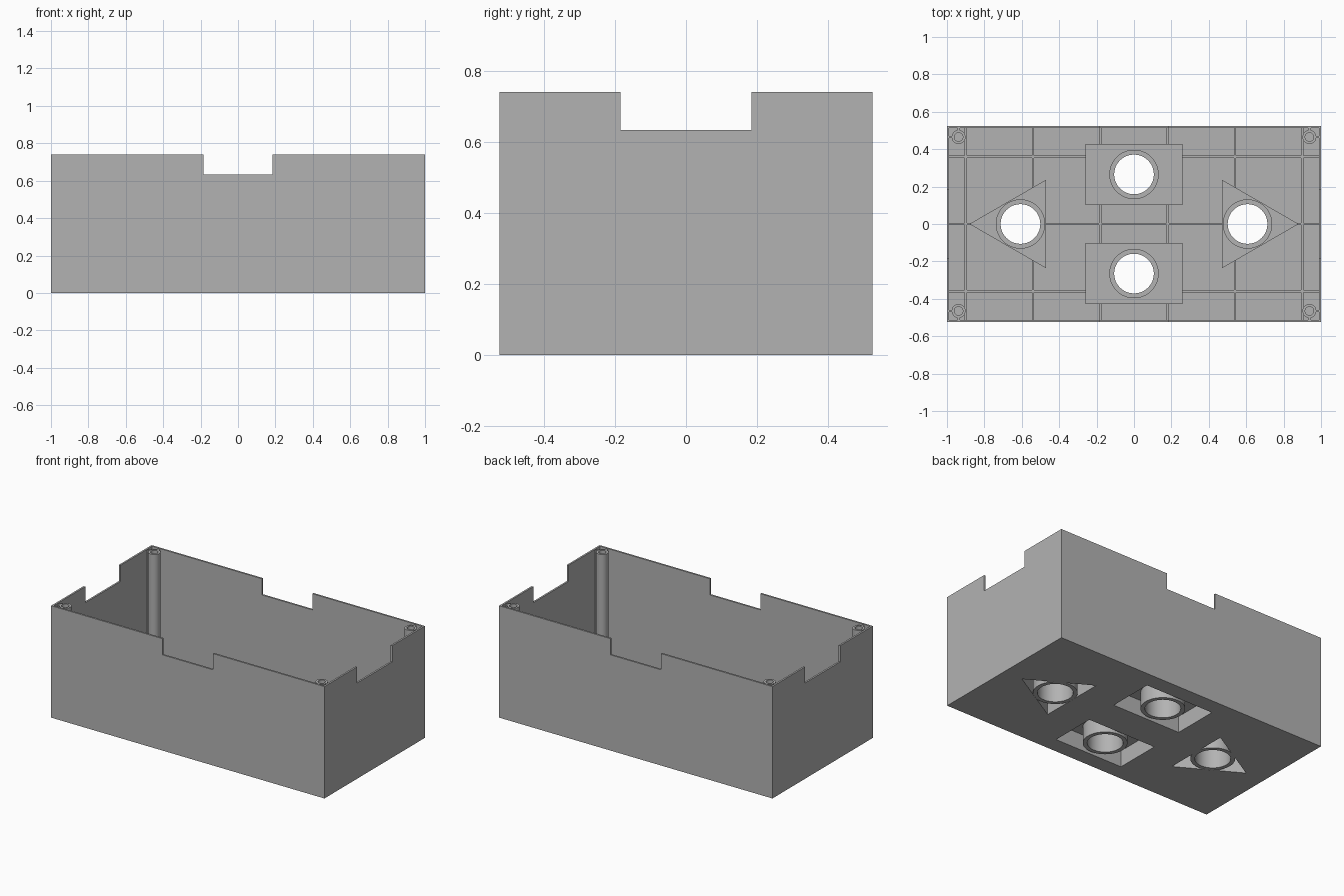
import bpy
import bmesh
from math import cos, sin, tau

if "Cube" in bpy.data.objects:
    bpy.data.objects.remove(bpy.data.objects["Cube"], do_unlink=True)

HX, HY, H = 1.0, 0.525, 0.74      # half length, half width, height
WALL = 0.012
FLOOR = 0.016
RIB_TOP = 0.035
POCKET_TOP = 0.12

grey = bpy.data.materials.new("light grey plastic")
grey.use_nodes = True
grey.diffuse_color = (0.45, 0.45, 0.45, 1)
grey.node_tree.nodes["Principled BSDF"].inputs["Base Color"].default_value = (0.45, 0.45, 0.45, 1)


def prism(name, points, z0, z1):
    """Extrude a flat counter-clockwise outline from z0 to z1."""
    bm = bmesh.new()
    base = bm.faces.new([bm.verts.new((x, y, z0)) for x, y in points])
    top = bmesh.ops.extrude_face_region(bm, geom=[base])["geom"]
    moved = [v for v in top if isinstance(v, bmesh.types.BMVert)]
    bmesh.ops.translate(bm, verts=moved, vec=(0, 0, z1 - z0))
    bmesh.ops.recalc_face_normals(bm, faces=bm.faces)
    mesh = bpy.data.meshes.new(name)
    bm.to_mesh(mesh)
    bm.free()
    mesh.materials.append(grey)
    ob = bpy.data.objects.new(name, mesh)
    bpy.context.collection.objects.link(ob)
    return ob


def rect(cx, cy, hx, hy):
    return [(cx - hx, cy - hy), (cx + hx, cy - hy), (cx + hx, cy + hy), (cx - hx, cy + hy)]


def circle(cx, cy, r, n=64):
    return [(cx + r * cos(tau * i / n), cy + r * sin(tau * i / n)) for i in range(n)]


def triangle(cx, cy, r, side):
    """Equilateral outline with its tip pointing toward side * x."""
    start = 0 if side > 0 else tau / 2
    return [(cx + r * cos(start + tau * i / 3), cy + r * sin(start + tau * i / 3)) for i in range(3)]


def cut(ob, points, z0, z1):
    """Subtract a prism from an object and bake the result."""
    cutter = prism("cutter", points, z0, z1)
    cutter.hide_render = True
    mod = ob.modifiers.new("cut", "BOOLEAN")
    mod.operation = "DIFFERENCE"
    mod.solver = "EXACT"
    mod.object = cutter
    graph = bpy.context.evaluated_depsgraph_get()
    baked = bpy.data.meshes.new_from_object(ob.evaluated_get(graph))
    ob.modifiers.clear()
    ob.data = baked
    bpy.data.objects.remove(cutter, do_unlink=True)


def smooth(ob):
    bpy.ops.object.select_all(action="DESELECT")
    ob.select_set(True)
    bpy.context.view_layer.objects.active = ob
    bpy.ops.object.shade_smooth_by_angle(angle=0.5)


def tube(name, cx, cy, outer, inner, z0, z1):
    ob = prism(name, circle(cx, cy, outer), z0, z1)
    cut(ob, circle(cx, cy, inner), z0 - 0.1, z1 + 0.1)
    smooth(ob)


# Case: thin walls and floor, with a notch in the middle of every wall
case = prism("case", rect(0, 0, HX, HY), 0, H)
cut(case, rect(0, 0, HX - WALL, HY - WALL), FLOOR, H + 0.1)
cut(case, rect(0, 0, 0.185, HY + 0.1), 0.633, H + 0.1)
cut(case, rect(0, 0, HX + 0.1, 0.185), 0.633, H + 0.1)

# Floor ribs
ribs = [prism("floor_rib_across", rect(s * x, 0, 0.006, HY - WALL), FLOOR, RIB_TOP)
        for x in (0.18, 0.54, 0.9) for s in (-1, 1)]
ribs += [prism("floor_rib_along", rect(0, y, HX - WALL, 0.006), FLOOR, RIB_TOP)
         for y in (-0.36, 0, 0.36)]

# Button pockets: name, centre, outer outline, inner outline
pockets = []
for s, word in ((-1, "front"), (1, "back")):
    y = s * 0.265
    pockets.append((word + "_pocket", 0, y, rect(0, y, 0.26, 0.163), rect(0, y, 0.25, 0.153)))
for s, word in ((-1, "right"), (1, "left")):
    x = s * 0.607
    pockets.append((word + "_pocket", x, 0, triangle(x, 0, 0.273, s), triangle(x, 0, 0.257, s)))

for name, x, y, outer, inner in pockets:
    cut(case, inner, -0.1, FLOOR + 0.05)
    for rib in ribs:
        cut(rib, outer, 0, 0.2)
    # Raised hood, open below, with a round hole in its roof
    hood = prism(name + "_hood", outer, FLOOR, POCKET_TOP)
    cut(hood, inner, -0.1, POCKET_TOP - 0.012)
    cut(hood, circle(x, y, 0.115), -0.1, 0.3)
    # Guide tube through the hood
    tube(name + "_tube", x, y, 0.132, 0.106, 0.001, POCKET_TOP + 0.012)

# Corner screw posts with webs to the walls
for sx in (-1, 1):
    for sy in (-1, 1):
        x, y = sx * 0.938, sy * 0.465
        tube("corner_post", x, y, 0.037, 0.023, FLOOR, H - 0.006)
        prism("post_web", rect(sx * 0.98, y, 0.009, 0.005), FLOOR, H - 0.006)
        prism("post_web", rect(x, sy * 0.507, 0.007, 0.007), FLOOR, H - 0.006)
